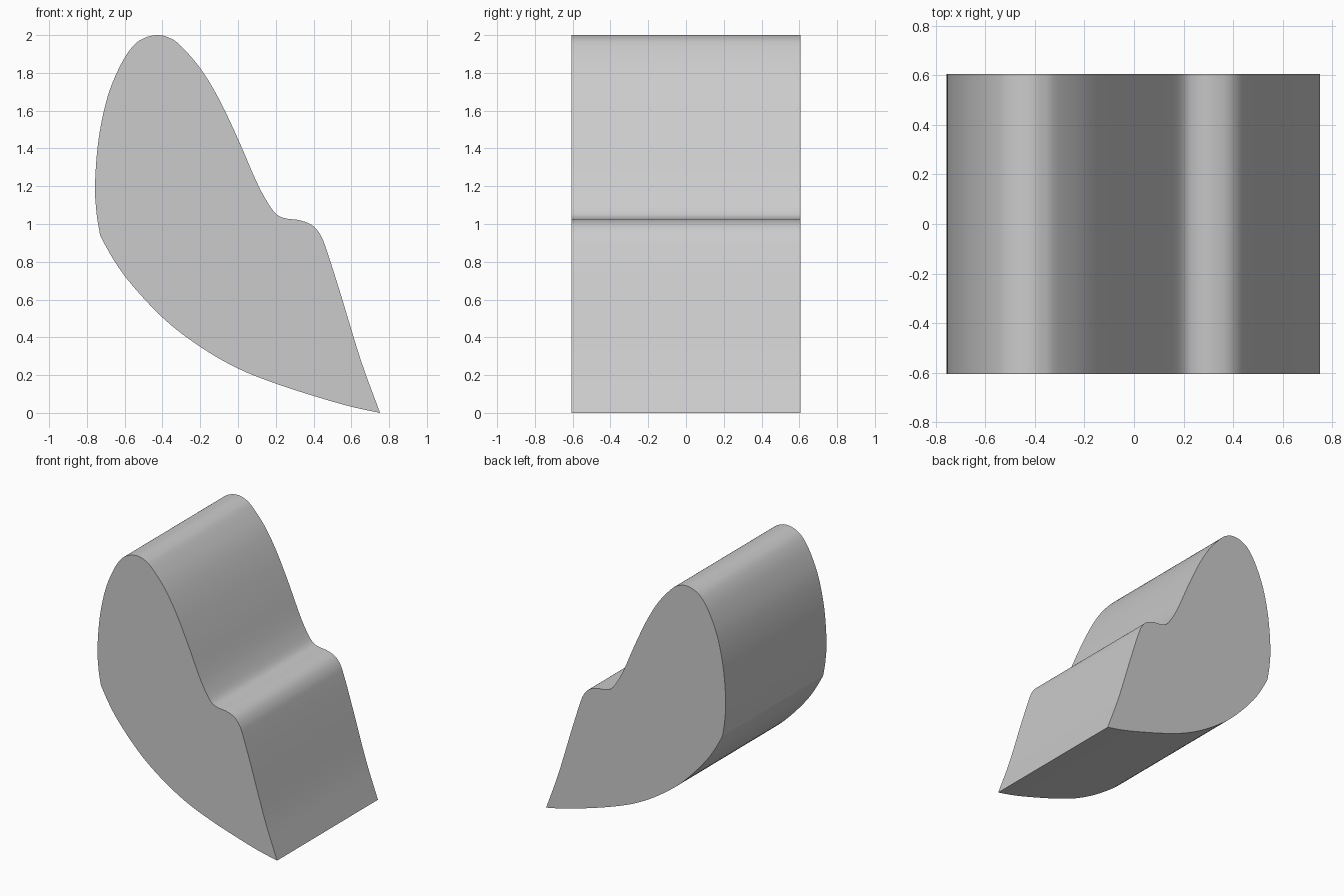
import bpy, bmesh, math
from mathutils import Vector

if "Cube" in bpy.data.objects:
    bpy.data.objects.remove(bpy.data.objects["Cube"])

# Side profile (x, z), starting and ending at the sharp tip
PROFILE = [
    (0.752, 0.0), (0.65, 0.28), (0.54, 0.64), (0.468, 0.865), (0.435, 0.945),
    (0.39, 0.995), (0.325, 1.02), (0.25, 1.03), (0.2, 1.055), (0.15, 1.125),
    (0.093, 1.235), (0.0, 1.45), (-0.1, 1.66), (-0.2, 1.825), (-0.31, 1.95),
    (-0.37, 1.988), (-0.425, 2.0), (-0.49, 1.987), (-0.553, 1.945),
    (-0.62, 1.845), (-0.69, 1.675), (-0.738, 1.45), (-0.757, 1.21),
    (-0.75, 1.07), (-0.735, 0.97), (-0.715, 0.91), (-0.6, 0.725),
    (-0.4, 0.505), (-0.2, 0.35), (0.0, 0.235), (0.2, 0.155), (0.4, 0.09),
    (0.59, 0.035), (0.752, 0.0),
]
HALF_WIDTH = 0.605
STEPS = 5


def smooth_path(points, steps):
    """Catmull-Rom through the points, keeping the two ends sharp."""
    p = [Vector(q) for q in points]
    p = [2 * p[0] - p[1]] + p + [2 * p[-1] - p[-2]]
    out = []
    for a, b, c, d in zip(p, p[1:], p[2:], p[3:]):
        for i in range(steps):
            t = i / steps
            out.append(0.5 * (2 * b + (c - a) * t
                              + (2 * a - 5 * b + 4 * c - d) * t * t
                              + (3 * b - a - 3 * c + d) * t ** 3))
    return out


# Extrude the profile across the width
bm = bmesh.new()
verts = [bm.verts.new((q.x, -HALF_WIDTH, q.y)) for q in smooth_path(PROFILE, STEPS)]
front = bm.faces.new(verts)
ext = bmesh.ops.extrude_face_region(bm, geom=[front], use_keep_orig=True)
moved = [g for g in ext["geom"] if isinstance(g, bmesh.types.BMVert)]
bmesh.ops.translate(bm, vec=(0, 2 * HALF_WIDTH, 0), verts=moved)
bmesh.ops.recalc_face_normals(bm, faces=bm.faces[:])

mesh = bpy.data.meshes.new("curved_block")
bm.to_mesh(mesh)
bm.free()
block = bpy.data.objects.new("curved_block", mesh)
bpy.context.collection.objects.link(block)

# Smooth sides, crisp flat ends
bpy.context.view_layer.objects.active = block
block.select_set(True)
bpy.ops.object.shade_smooth_by_angle(angle=math.radians(35))
